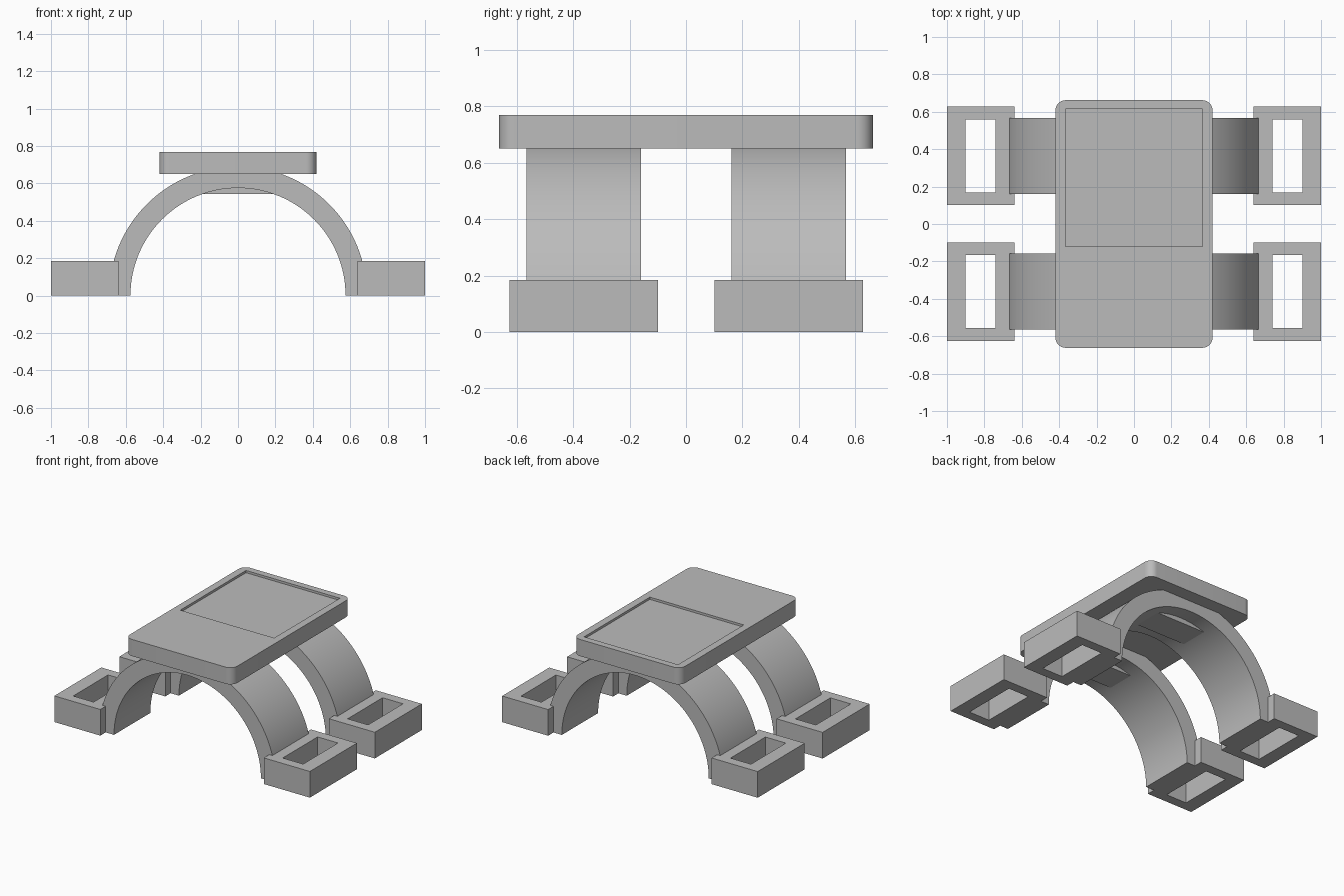
import bpy, bmesh, math

cube = bpy.data.objects.get("Cube")
if cube:
    bpy.data.objects.remove(cube)

grey = bpy.data.materials.new("plain grey")
grey.use_nodes = True
COLOUR = (0.5, 0.5, 0.5, 1)
grey.diffuse_color = COLOUR
grey.node_tree.nodes["Principled BSDF"].inputs["Base Color"].default_value = COLOUR


def finish(bm, name, smooth=False):
    """Turn a bmesh into a named grey object."""
    bmesh.ops.recalc_face_normals(bm, faces=bm.faces)
    mesh = bpy.data.meshes.new(name)
    bm.to_mesh(mesh)
    bm.free()
    mesh.materials.append(grey)
    obj = bpy.data.objects.new(name, mesh)
    bpy.context.collection.objects.link(obj)
    if smooth:
        bpy.ops.object.select_all(action='DESELECT')
        obj.select_set(True)
        bpy.context.view_layer.objects.active = obj
        bpy.ops.object.shade_smooth_by_angle(angle=math.radians(30))
    return obj


def extrude(bm, points, offset):
    """Extrude a closed outline of 3D points along an offset."""
    face = bm.faces.new([bm.verts.new(p) for p in points])
    new = bmesh.ops.extrude_face_region(bm, geom=[face])["geom"]
    verts = [v for v in new if isinstance(v, bmesh.types.BMVert)]
    bmesh.ops.translate(bm, verts=verts, vec=offset)
    return [f for f in new if isinstance(f, bmesh.types.BMFace)][0]


def arc(radius, start, end, steps):
    angles = [start + (end - start) * i / steps for i in range(steps + 1)]
    return [(radius * math.cos(a), radius * math.sin(a)) for a in angles]


# Half-round arch with a flat filler under its crown
INNER, OUTER = 0.575, 0.69
def add_arch(name, y):
    bm = bmesh.new()
    outline = arc(OUTER, 0, math.pi, 64) + arc(INNER, math.pi, 0, 64)
    extrude(bm, [(x, y - 0.203, z) for x, z in outline], (0, 0.406, 0))
    finish(bm, name + "_arch", True)

    bm = bmesh.new()
    half = math.acos(0.54 / INNER)
    crown = arc(INNER + 0.002, math.pi / 2 - half, math.pi / 2 + half, 16)
    extrude(bm, [(x, y - 0.1, z) for x, z in crown], (0, 0.2, 0))
    finish(bm, name + "_crown_filler")


# Rectangular foot frame with an open slot through it
def add_foot(name, x, y):
    bm = bmesh.new()
    top = 0.185
    def ring(hx, hy, z):
        return [bm.verts.new((x + sx * hx, y + sy * hy, z))
                for sx, sy in ((-1, -1), (1, -1), (1, 1), (-1, 1))]
    loops = [ring(0.18, 0.263, 0), ring(0.18, 0.263, top),
             ring(0.08, 0.195, top), ring(0.08, 0.195, 0)]
    for a, b in zip(loops, loops[1:] + loops[:1]):
        for i in range(4):
            j = (i + 1) % 4
            bm.faces.new((a[i], a[j], b[j], b[i]))
    finish(bm, name)


for end, y in (("front", -0.362), ("back", 0.364)):
    add_arch(end, y)
    for side, x in (("left", 0.82), ("right", -0.82)):
        add_foot(f"{end}_{side}_foot", x, y)

# Round-cornered top plate with a shallow rectangular recess
bm = bmesh.new()
R, HX, HY = 0.055, 0.42, 0.662
outline = []
for k, (sx, sy) in enumerate(((1, 1), (-1, 1), (-1, -1), (1, -1))):
    for px, py in arc(R, k * math.pi / 2, (k + 1) * math.pi / 2, 10):
        outline.append((sx * (HX - R) + px, sy * (HY - R) + py, 0.65))
extrude(bm, outline, (0, 0, 0.118))
plate = finish(bm, "top_plate", True)

bm = bmesh.new()
bmesh.ops.create_cube(bm, size=1)
bmesh.ops.scale(bm, verts=bm.verts, vec=(0.735, 0.735, 0.1))
bmesh.ops.translate(bm, verts=bm.verts, vec=(0, 0.247, 0.802))
cutter = finish(bm, "recess_cutter")
cutter.hide_render = True
cutter.hide_viewport = True
cutter.display_type = 'WIRE'
cut = plate.modifiers.new("recess", 'BOOLEAN')
cut.operation = 'DIFFERENCE'
cut.solver = 'EXACT'
cut.object = cutter
plate.modifiers.move(len(plate.modifiers) - 1, 0)
